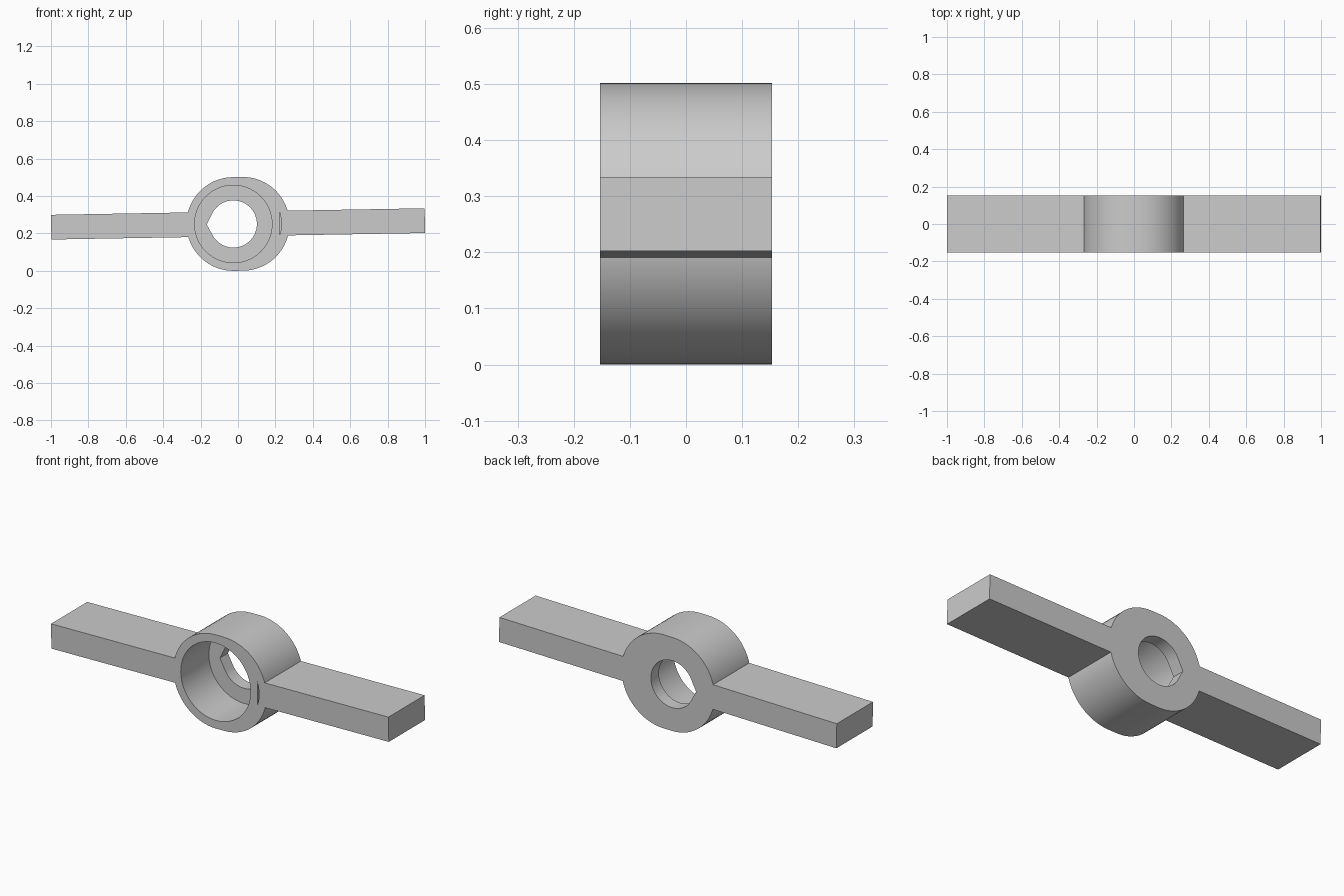
import bpy, bmesh, math
from mathutils import Matrix, Vector

if "Cube" in bpy.data.objects:
    bpy.data.objects.remove(bpy.data.objects["Cube"], do_unlink=True)

HALF = 0.153          # half depth along y
FLOOR = 0.085         # y of the counterbore floor
OFF = 0.025           # sideways offset of the hub's arc centres
TILT = math.radians(1)
SEG = 64

grey = bpy.data.materials.new("plain_grey")
grey.use_nodes = True
colour = (0.6, 0.6, 0.6, 1)
grey.diffuse_color = colour
grey.node_tree.nodes["Principled BSDF"].inputs["Base Color"].default_value = colour


def arc(cx, r, start, end, n=SEG):
    """Points on an arc in the x-z plane, angles in radians."""
    return [(cx + r * math.cos(start + (end - start) * i / n),
             r * math.sin(start + (end - start) * i / n)) for i in range(n + 1)]


def prism(name, outline, y0, y1):
    """Extrude an x-z outline along y; tilted and lifted into place."""
    bm = bmesh.new()
    face = bm.faces.new([bm.verts.new((x, y0, z)) for x, z in outline])
    ext = bmesh.ops.extrude_face_region(bm, geom=[face])
    verts = [g for g in ext["geom"] if isinstance(g, bmesh.types.BMVert)]
    bmesh.ops.translate(bm, verts=verts, vec=Vector((0, y1 - y0, 0)))
    bmesh.ops.recalc_face_normals(bm, faces=bm.faces)
    bm.transform(Matrix.Translation((0, 0, 0.251)) @ Matrix.Rotation(-TILT, 4, "Y"))
    mesh = bpy.data.meshes.new(name)
    bm.to_mesh(mesh)
    bm.free()
    mesh.materials.append(grey)
    obj = bpy.data.objects.new(name, mesh)
    bpy.context.collection.objects.link(obj)
    return obj


def combine(target, tool, operation):
    mod = target.modifiers.new(tool.name, "BOOLEAN")
    mod.operation, mod.solver, mod.object = operation, "EXACT", tool
    bpy.context.view_layer.objects.active = target
    bpy.ops.object.modifier_apply(modifier=mod.name)
    bpy.data.objects.remove(tool, do_unlink=True)


q = math.pi / 2

# Hub: two half circles joined by short flats
hub = prism("hub_with_arms", arc(OFF, 0.2505, -q, q, 32) + arc(-OFF, 0.2505, q, 3 * q, 32),
            -HALF, HALF)

# Long bar forming both arms
w, h = 0.999, 0.066
combine(hub, prism("arms", [(-w, -h), (w, -h), (w, h), (-w, h)], -HALF, HALF), "UNION")

# Wide counterbore open to the front
combine(hub, prism("counterbore", arc(-OFF, 0.207, 0, 4 * q)[:-1], -HALF - 0.1, FLOOR), "DIFFERENCE")

# Thin crescent slot at the root of the left arm
a = math.asin(0.063 / 0.207)
combine(hub, prism("crescent", arc(OFF, 0.207, -a, a, 12), -HALF - 0.1, FLOOR), "DIFFERENCE")

# Teardrop through hole, pointing sideways
r, tip = 0.126, 0.142
t = math.acos(r / tip)
combine(hub, prism("teardrop", arc(-OFF, r, -2 * q + t, 2 * q - t) + [(-OFF - tip, 0)],
                   -HALF - 0.1, HALF + 0.1), "DIFFERENCE")

bpy.ops.object.select_all(action="DESELECT")
hub.select_set(True)
bpy.context.view_layer.objects.active = hub
bpy.ops.object.shade_smooth_by_angle(angle=math.radians(25))
